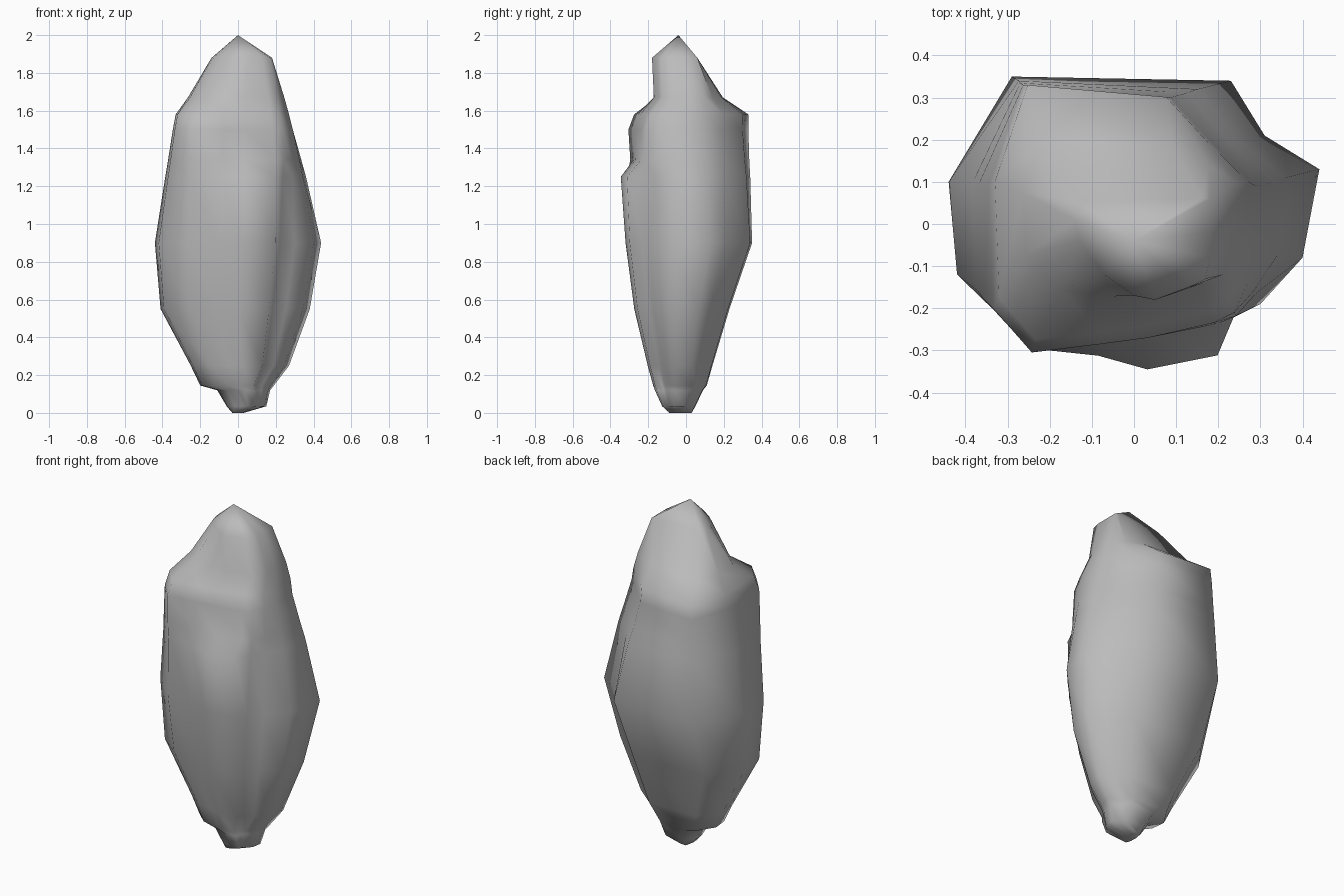
import bpy
import bmesh

default_cube = bpy.data.objects.get("Cube")
if default_cube:
    bpy.data.objects.remove(default_cube, do_unlink=True)


def make_material(name, colour):
    material = bpy.data.materials.new(name)
    material.use_nodes = True
    material.diffuse_color = colour
    material.node_tree.nodes["Principled BSDF"].inputs["Base Color"].default_value = colour
    return material


def unit_outline(points):
    """Scale an outline to fill the unit square."""
    xs, ys = zip(*points)
    width, depth = max(xs) - min(xs), max(ys) - min(ys)
    return [((x - min(xs)) / width, (y - min(ys)) / depth) for x, y in points]


# Plan outlines, clockwise from the left side
belly = [(-.44, .10), (-.29, .35), (.23, .34), (.31, .21), (.44, .13),
         (.40, -.08), (.30, -.19), (.22, -.23),
         (.20, -.235), (.02, -.25), (-.10, -.255), (-.27, -.265), (-.42, -.12)]
shoulder = [(-.34, .09), (-.26, .33), (.08, .30), (.18, .19), (.28, .09),
            (.28, -.06), (.26, -.14), (.23, -.21),
            (.18, -.235), (.03, -.27), (-.08, -.285), (-.24, -.305), (-.33, -.20)]
crown = [(-.14, .01), (-.13, .05), (.10, .06), (.16, .06), (.18, .06),
         (.18, -.02), (.18, -.08), (.17, -.13),
         (.13, -.15), (.05, -.18), (0, -.17), (-.07, -.12), (-.13, -.04)]
outlines = [unit_outline(points) for points in (belly, shoulder, crown)]
ridge_weight = {8: .9, 9: 1, 10: .5}

# Height profile: z, outline blend, left, right, front, back, ridge depth
profile = [(0, 0, -.03, .03, -.09, .03, 0),
           (.035, 0, -.06, .15, -.11, .05, .02),
           (.12, 0, -.11, .17, -.13, .09, .04),
           (.145, 0, -.20, .19, -.14, .11, .04),
           (.25, 0, -.25, .27, -.16, .14, .05),
           (.55, 0, -.41, .38, -.225, .23, .06),
           (.90, 0, -.44, .44, -.265, .35, .07),
           (1.25, .5, -.385, .36, -.285, .34, .085),
           (1.34, .7, -.37, .335, -.295, .335, 0),
           (1.50, 1, -.345, .29, -.305, .33, 0),
           (1.58, 1, -.33, .27, -.275, .33, 0),
           (1.67, 1.3, -.265, .245, -.185, .20, 0),
           (1.88, 2, -.14, .18, -.18, .06, 0)]


def mix(a, b, t):
    return a + (b - a) * t


def add_ring(bm, z, blend, left, right, front, back, ridge):
    low = min(int(blend), 1)
    ring = []
    for i, (p, q) in enumerate(zip(outlines[low], outlines[low + 1])):
        x = mix(left, right, mix(p[0], q[0], blend - low))
        y = mix(front, back, mix(p[1], q[1], blend - low))
        ring.append(bm.verts.new((x, y - ridge * ridge_weight.get(i, 0), z)))
    return ring


# Weathered stone: loft the outlines up the profile and close it at a peak
bm = bmesh.new()
rings = [add_ring(bm, *row) for row in profile]
peak = bm.verts.new((0, -.04, 2))
count = len(belly)
for i in range(count):
    j = (i + 1) % count
    for lower, upper in zip(rings, rings[1:]):
        bm.faces.new((lower[i], lower[j], upper[j], upper[i]))
    bm.faces.new((rings[-1][i], rings[-1][j], peak))
bm.faces.new(rings[0])
bmesh.ops.recalc_face_normals(bm, faces=bm.faces[:])
for face in bm.faces:
    face.smooth = True

mesh = bpy.data.meshes.new("standing_stone")
bm.to_mesh(mesh)
bm.free()
mesh.materials.append(make_material("stone grey", (.5, .5, .5, 1)))
stone = bpy.data.objects.new("standing_stone", mesh)
bpy.context.collection.objects.link(stone)
